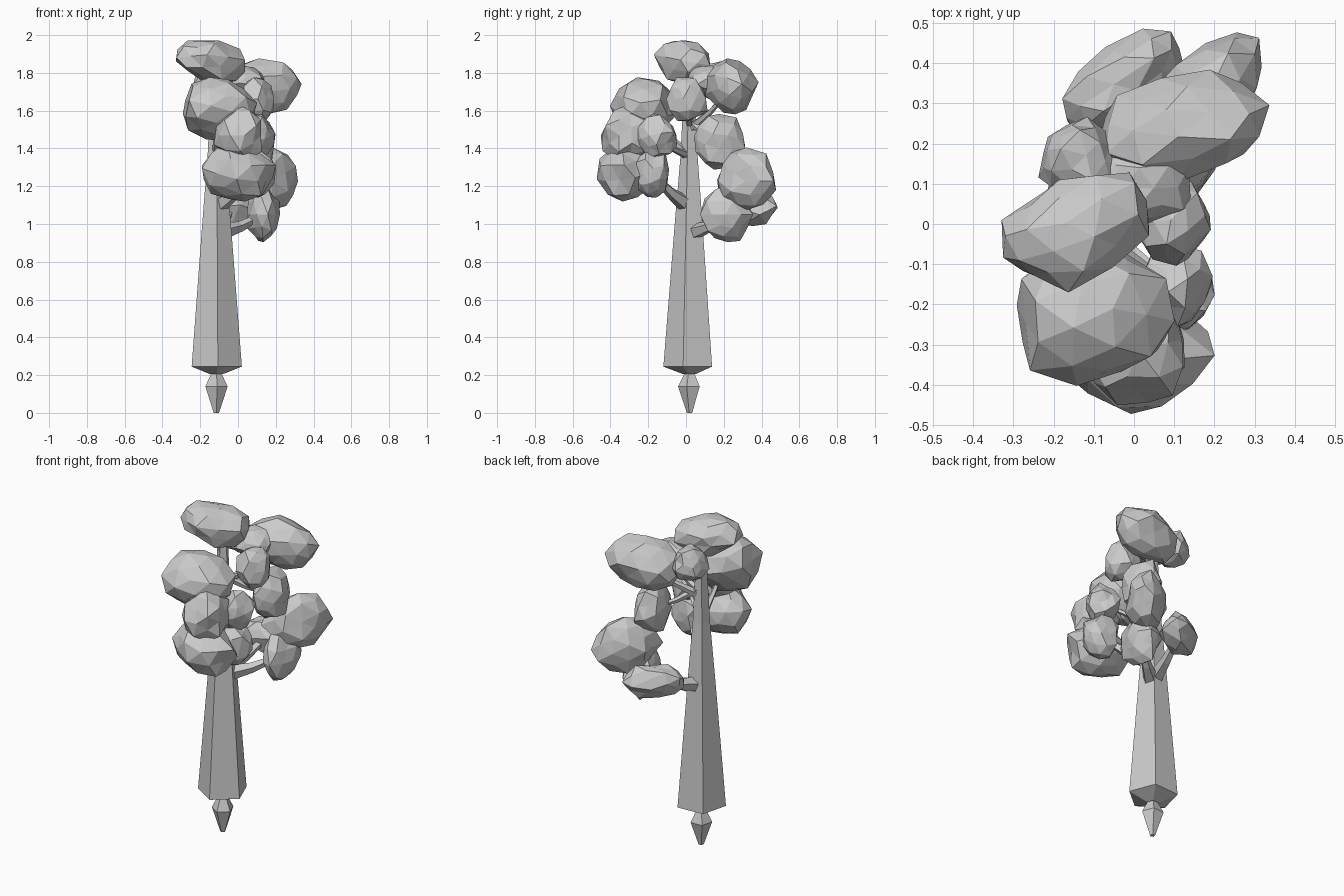
import bpy, bmesh, math, random
from mathutils import Vector, Matrix

if "Cube" in bpy.data.objects:
    bpy.data.objects.remove(bpy.data.objects["Cube"])

random.seed(7)
TRUNK = Vector((-0.115, 0.02, 0))


def finish(bm, name):
    bmesh.ops.recalc_face_normals(bm, faces=bm.faces[:])
    me = bpy.data.meshes.new(name)
    bm.to_mesh(me)
    bm.free()
    ob = bpy.data.objects.new(name, me)
    bpy.context.collection.objects.link(ob)
    return ob


def tube(name, points, sides=5):
    """Low-poly tapered tube through (position, radius) stations."""
    bm = bmesh.new()
    rings = []
    axis = (points[-1][0] - points[0][0]).normalized()
    ref = Vector((0.06, -1, 0)) if abs(axis.z) > 0.9 else Vector((0, 0, 1))
    u = (ref - axis * ref.dot(axis)).normalized()
    v = axis.cross(u)
    for p, r in points:
        rings.append([bm.verts.new(p + r * (u * math.cos(a) + v * math.sin(a)))
                      for a in (2 * math.pi * i / sides for i in range(sides))])
    for lo, hi in zip(rings, rings[1:]):
        for i in range(sides):
            j = (i + 1) % sides
            bm.faces.new((lo[i], lo[j], hi[j], hi[i]))
    bm.faces.new(rings[0])
    bm.faces.new(rings[-1])
    return finish(bm, name)


def foliage(name, centre, radii, turn=0, tilt=0):
    """Faceted, irregular leaf clump."""
    bm = bmesh.new()
    bmesh.ops.create_icosphere(bm, subdivisions=2, radius=1)
    spin = Matrix.Rotation(random.uniform(0, 6), 3, 'Z') @ Matrix.Rotation(random.uniform(0, 6), 3, 'X')
    rot = Matrix.Rotation(math.radians(turn), 3, 'Z') @ Matrix.Rotation(math.radians(tilt), 3, 'Y')
    for vert in bm.verts:
        p = (spin @ vert.co) * random.uniform(0.87, 1.15)
        vert.co = rot @ Vector([c * r for c, r in zip(p, radii)]) + Vector(centre)
    return finish(bm, name)


def at(z):
    return TRUNK + Vector((0, 0, z))


# Root spike and trunk
tube("root_spike", [(at(0), 0.015), (at(0.14), 0.062), (at(0.21), 0.028)])
tube("trunk", [(at(0.205), 0.035), (at(0.245), 0.14), (at(1.0), 0.08),
               (at(1.35), 0.05), (at(1.74), 0.03)])

# Leaf clumps: centre, radii, turn about z, tilt, height where the branch leaves the trunk
clumps = {
    "crown":            ((-0.14, -0.01, 1.865), (0.20, 0.135, 0.115), 25, 14, 1.66),
    "upper_front":      ((-0.11, -0.22, 1.61), (0.19, 0.175, 0.16), 15, 0, 1.36),
    "upper_back":       ((0.13, 0.24, 1.72), (0.21, 0.13, 0.155), 8, 0, 1.50),
    "upper_left":       ((-0.14, 0.16, 1.76), (0.10, 0.10, 0.10), 0, 0, 0),
    "upper_centre":     ((0.095, 0.01, 1.66), (0.09, 0.105, 0.12), 0, 0, 1.52),
    "crown_side":       ((0.02, 0.10, 1.755), (0.13, 0.10, 0.08), 10, 0, 0),
    "middle_front":     ((0.01, -0.31, 1.47), (0.13, 0.135, 0.145), 0, 0, 0),
    "middle_inner":     ((0.10, -0.15, 1.46), (0.09, 0.105, 0.11), 0, 0, 1.36),
    "middle_back":      ((0.10, 0.175, 1.43), (0.095, 0.14, 0.145), 0, 0, 1.55),
    "lower_front":      ((-0.01, -0.315, 1.27), (0.195, 0.14, 0.16), -4, 0, 0),
    "lower_inner":      ((0.09, -0.18, 1.27), (0.105, 0.095, 0.125), 0, 0, 1.09),
    "lower_back":       ((0.18, 0.32, 1.23), (0.185, 0.11, 0.155), 48, 0, 0),
    "bottom_back":      ((0.135, 0.22, 1.05), (0.09, 0.13, 0.145), 0, 0, 0.95),
    "bottom_far_back":  ((-0.03, 0.35, 1.09), (0.18, 0.09, 0.095), 35, 0, 0.97),
}
for name, (centre, radii, turn, tilt, z) in clumps.items():
    foliage(name + "_leaves", centre, radii, turn, tilt)
    if z:
        start, end = at(z), Vector(centre)
        mid = start.lerp(end, 0.5) - Vector((0, 0, 0.015))
        thick = 0.05 if z < 1.2 else 0.026
        tube(name + "_branch", [(start, thick), (mid, thick * 0.6), (end, thick * 0.3)])
